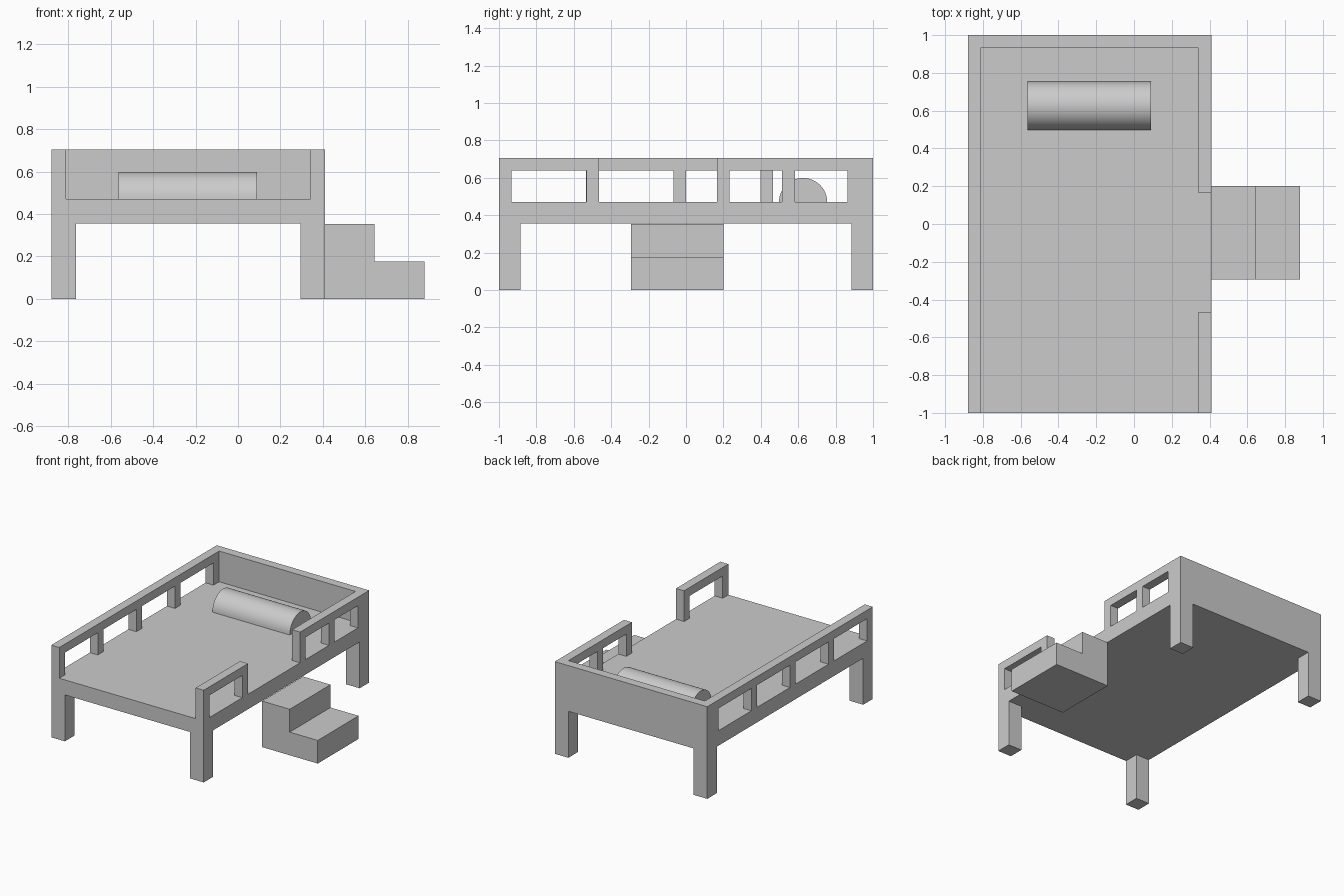
import bpy, bmesh, math

cube = bpy.data.objects.get("Cube")
if cube:
    bpy.data.objects.remove(cube, do_unlink=True)

grey = bpy.data.materials.new("plain grey")
grey.use_nodes = True
colour = (0.6, 0.6, 0.6, 1)
grey.diffuse_color = colour
for node in grey.node_tree.nodes:
    if node.type == 'BSDF_PRINCIPLED':
        node.inputs["Base Color"].default_value = colour


def finish(name, bm):
    bmesh.ops.recalc_face_normals(bm, faces=bm.faces)
    mesh = bpy.data.meshes.new(name)
    bm.to_mesh(mesh)
    bm.free()
    mesh.materials.append(grey)
    obj = bpy.data.objects.new(name, mesh)
    bpy.context.collection.objects.link(obj)
    return obj


def boxes(name, spans):
    """One object from boxes, each given as x, y and z ranges."""
    bm = bmesh.new()
    for ranges in spans:
        made = bmesh.ops.create_cube(bm, size=1)["verts"]
        for v in made:
            v.co = [lo + (c + 0.5) * (hi - lo) for c, (lo, hi) in zip(v.co, ranges)]
    return finish(name, bm)


def prism(name, profile, x_range=None, y_range=None):
    """Extrude a (y, z) profile along x, or an (x, z) profile along y."""
    bm = bmesh.new()
    if x_range:
        verts = [bm.verts.new((x_range[0], a, b)) for a, b in profile]
        move = (x_range[1] - x_range[0], 0, 0)
    else:
        verts = [bm.verts.new((a, y_range[0], b)) for a, b in profile]
        move = (0, y_range[1] - y_range[0], 0)
    face = bm.faces.new(verts)
    out = bmesh.ops.extrude_face_region(bm, geom=[face], use_keep_orig=True)
    bmesh.ops.translate(bm, vec=move,
                        verts=[g for g in out["geom"] if isinstance(g, bmesh.types.BMVert)])
    return finish(name, bm)


# Main levels and outline of the bed
LEFT, RIGHT = 0.41, -0.88
UNDER, DECK, BEAM, TOP = 0.355, 0.47, 0.64, 0.705
LEG, WALL = 0.115, 0.068
HEAD = 1 - WALL

# Sleeping platform and solid headboard
boxes("platform", [((RIGHT, LEFT), (-1, 1), (UNDER, DECK))])
boxes("headboard", [((RIGHT, LEFT), (HEAD, 1), (DECK, TOP))])

# Four square legs
for side, x in (("left", LEFT - LEG), ("right", RIGHT)):
    for end, y in (("front", -1), ("back", 1 - LEG)):
        boxes(f"{end}_{side}_leg", [((x, x + LEG), (y, y + LEG), (0, UNDER))])


# Guard rails: a top beam on evenly spaced posts
def rail(name, x, start, stop, openings):
    step = (stop - WALL - start) / openings
    spans = [((x, x + WALL), (start, stop), (BEAM, TOP))]
    for i in range(openings + 1):
        y = start + i * step
        spans.append(((x, x + WALL), (y, y + WALL), (DECK, BEAM)))
    boxes(name, spans)


rail("right_rail", RIGHT, -1, HEAD, 4)
rail("left_front_rail", LEFT - WALL, -1, -0.465, 1)
rail("left_back_rail", LEFT - WALL, 0.165, HEAD, 2)

# Two steps beside the entry gap
prism("steps", [(LEFT, 0), (0.88, 0), (0.88, 0.177), (0.643, 0.177),
                (0.643, 0.352), (LEFT, 0.352)], y_range=(-0.293, 0.2))

# Half-round bolster pillow
R, SEGMENTS = 0.129, 24
arc = [(0.626 + R * math.cos(math.pi * i / SEGMENTS),
        DECK + R * math.sin(math.pi * i / SEGMENTS)) for i in range(SEGMENTS + 1)]
pillow = prism("pillow", arc, x_range=(-0.565, 0.09))
bpy.ops.object.select_all(action='DESELECT')
pillow.select_set(True)
bpy.context.view_layer.objects.active = pillow
bpy.ops.object.shade_smooth_by_angle(angle=math.radians(35))
